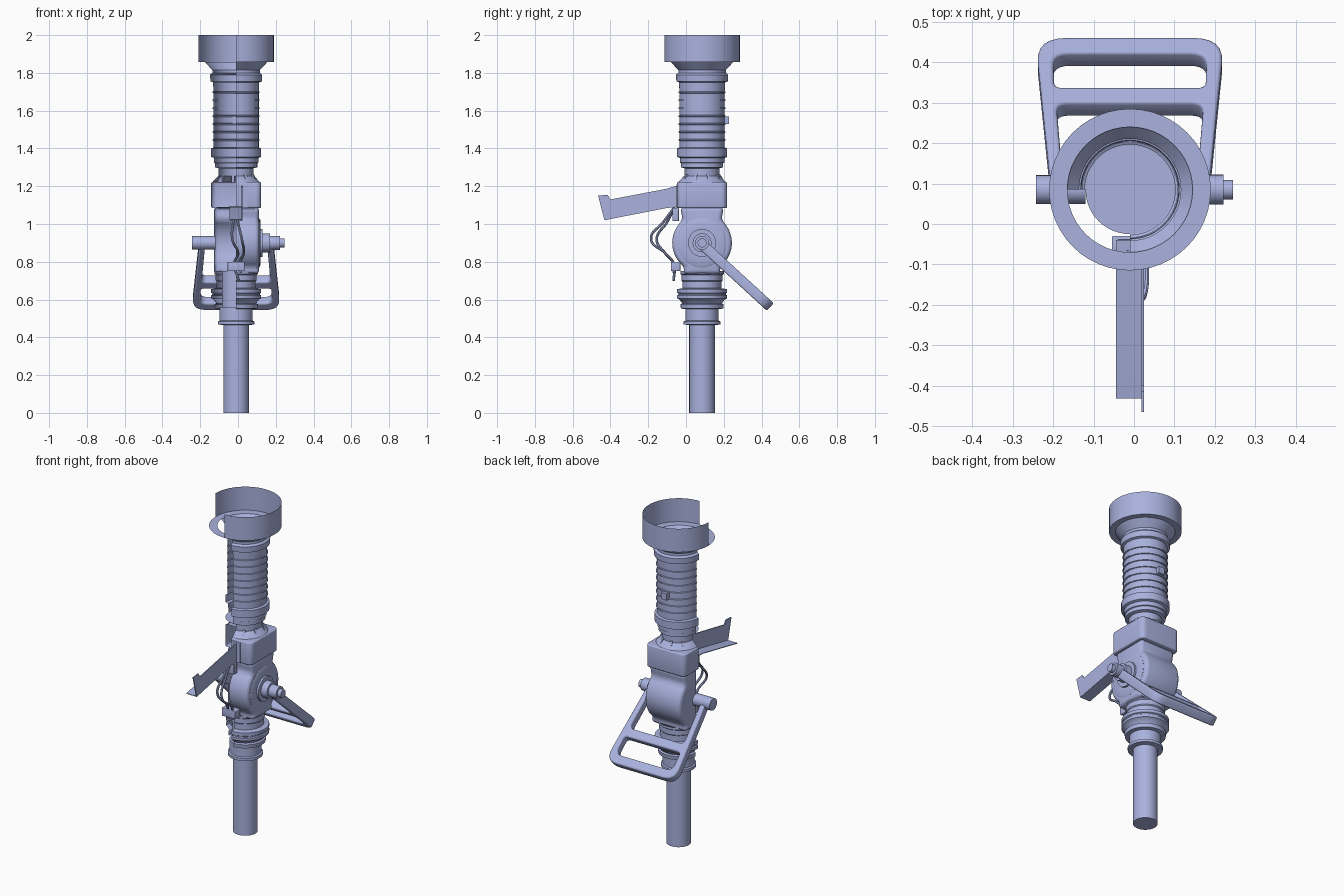
import bpy, bmesh, math
from mathutils import Matrix, Vector

if "Cube" in bpy.data.objects:
    bpy.data.objects.remove(bpy.data.objects["Cube"])

CX, CY = -0.01, 0.085          # main axis
PIVOT_Z = 0.90                 # valve pivot height

mat = bpy.data.materials.new("lavender grey")
mat.diffuse_color = (0.40, 0.445, 0.73, 1)
mat.use_nodes = True
mat.node_tree.nodes["Principled BSDF"].inputs["Base Color"].default_value = mat.diffuse_color


def cut_quadrant(bm):
    """Open the front left quarter, so the part reads as a cutaway."""
    for no in ((1, 0, 0), (0, 1, 0)):
        bmesh.ops.bisect_plane(bm, geom=bm.verts[:] + bm.edges[:] + bm.faces[:],
                               plane_co=(CX, CY, 0), plane_no=no, dist=1e-5)
    gone = [f for f in bm.faces if f.calc_center_median().x < CX - 1e-4
            and f.calc_center_median().y < CY - 1e-4]
    bmesh.ops.delete(bm, geom=gone, context='FACES')


def finish(name, bm, cutaway=False, bevel=0):
    bmesh.ops.remove_doubles(bm, verts=bm.verts, dist=1e-5)
    bmesh.ops.recalc_face_normals(bm, faces=bm.faces)
    if bevel:
        sharp = [e for e in bm.edges if len(e.link_faces) == 2 and e.calc_face_angle() > 0.9]
        bmesh.ops.bevel(bm, geom=sharp, offset=bevel, segments=3, profile=0.5, affect='EDGES')
    if cutaway:
        cut_quadrant(bm)
    me = bpy.data.meshes.new(name)
    bm.to_mesh(me)
    bm.free()
    ob = bpy.data.objects.new(name, me)
    bpy.context.collection.objects.link(ob)
    me.materials.append(mat)
    return ob


def lathe(name, profile, segs=48, cutaway=False, matrix=None):
    """Revolve (radius, height) points; default axis is the nozzle axis."""
    bm = bmesh.new()
    vs = [bm.verts.new((r, 0, z)) for r, z in profile]
    es = [bm.edges.new(p) for p in zip(vs, vs[1:])]
    bmesh.ops.spin(bm, geom=vs + es, cent=(0, 0, 0), axis=(0, 0, 1),
                   angle=2 * math.pi, steps=segs)
    bm.transform(matrix or Matrix.Translation((CX, CY, 0)))
    return finish(name, bm, cutaway)


def prism(name, pts, offset, cutaway=False, bevel=0, caps=True):
    """Extrude a ring of 3D points along an offset vector."""
    bm = bmesh.new()
    a = [bm.verts.new(p) for p in pts]
    b = [bm.verts.new(Vector(p) + Vector(offset)) for p in pts]
    n = len(pts)
    for i in range(n):
        j = (i + 1) % n
        bm.faces.new((a[i], a[j], b[j], b[i]))
    if caps:
        bm.faces.new(a)
        bm.faces.new(b)
    return finish(name, bm, cutaway, bevel)


def rounded(pts, radii, n=6):
    """Round the corners of a 2D outline."""
    out = []
    for i, (p, r) in enumerate(zip(pts, radii)):
        p = Vector(p)
        d0 = (Vector(pts[i - 1]) - p).normalized() * r
        d1 = (Vector(pts[(i + 1) % len(pts)]) - p).normalized() * r
        if r == 0:
            out.append(p)
            continue
        for k in range(n + 1):
            t = k / n
            out.append(p + d0 * (1 - t) ** 2 + d1 * t ** 2)
    return out


def to_mesh(ob):
    bpy.ops.object.select_all(action='DESELECT')
    ob.select_set(True)
    bpy.context.view_layer.objects.active = ob
    bpy.ops.object.convert(target='MESH')
    ob.data.materials.clear()
    ob.data.materials.append(mat)


# Straight tip and its collar
lathe("tip_pipe", [(0, 0.002), (0.068, 0), (0.068, 0.465)])
lathe("tip_collar", [(0.068, 0.465), (0.097, 0.468), (0.097, 0.484), (0.088, 0.488),
                     (0.088, 0.56), (0.075, 0.56), (0.075, 0.75)])

# Coupling rings below the valve
lathe("lower_rings", [(0.088, 0.55), (0.112, 0.552), (0.115, 0.575), (0.105, 0.58),
                      (0.12, 0.60), (0.132, 0.606), (0.132, 0.622), (0.126, 0.626),
                      (0.126, 0.632), (0.132, 0.636), (0.132, 0.655), (0.103, 0.66),
                      (0.103, 0.695), (0.108, 0.70), (0.108, 0.73), (0.115, 0.735),
                      (0.115, 0.75)], cutaway=True)

# Valve body: round disc with necks above and below
R = 0.158
body = [(-0.115, 1.09), (-0.11, 1.06)]
body += [(R * math.cos(math.radians(a)), PIVOT_Z + R * math.sin(math.radians(a)))
         for a in range(130, 236, 7)]
body += [(-0.1, 0.735)]
body += [(-y, z) for y, z in reversed(body)]
prism("valve_body", [(CX - 0.118, CY + y, z) for y, z in body], (0.24, 0, 0), True, 0.022)

# Pivot bosses and pins on both sides
for side, label, boss, pin in (
        (1, "right", [(0, 0.13), (0.13, 0.13), (0.13, 0.138), (0.12, 0.143), (0.074, 0.143),
                      (0.074, 0.155), (0, 0.155)],
         [(0.05, 0.14), (0.05, 0.18), (0.037, 0.18), (0.037, 0.232), (0.024, 0.232),
          (0.024, 0.255), (0, 0.255)]),
        (-1, "left", None, [(0, 0.11), (0.036, 0.11), (0.036, 0.233), (0, 0.233)])):
    m = Matrix.Translation((CX, CY, PIVOT_Z)) @ Matrix.Rotation(side * math.pi / 2, 4, 'Y')
    shift = m @ Matrix.Translation((0, 0, -0.015 if boss else 0))
    if boss:
        lathe(label + "_boss", boss, matrix=shift)
    lathe(label + "_pivot_pin", pin, 24, matrix=m)

# Grip housing above the valve
h = 0.133
sq = rounded([(-h, -h), (h, -h), (h, h), (-h, h)], [0.035] * 4)
prism("grip_housing", [(CX + p.x, CY + p.y, 1.085) for p in sq], (0, 0, 0.137), True, 0.008)

# Neck, swivel rings and slotted barrel
neck = [(0.125, 1.222), (0.10, 1.25), (0.092, 1.255), (0.092, 1.295), (0.112, 1.30),
        (0.112, 1.322), (0.118, 1.325), (0.118, 1.35), (0.133, 1.355), (0.133, 1.40),
        (0.12, 1.405)]
for i in range(7):
    z = 1.44 + i * 0.042
    neck += [(0.12, z), (0.125, z + 0.002), (0.125, z + 0.008), (0.12, z + 0.01)]
neck += [(0.122, 1.75), (0.136, 1.755), (0.138, 1.79), (0.126, 1.80), (0.126, 1.815),
         (0.165, 1.857)]
lathe("barrel", neck, cutaway=True)
lathe("barrel_floor", [(0, 1.30), (0.11, 1.30)])
for a in range(-60, 180, 40):                       # ribs around the neck
    c, s = math.cos(math.radians(a)), math.sin(math.radians(a))
    prism("neck_rib", [(CX + c * r - s * 0.008, CY + s * r + c * 0.008, z) for r, z in
                       ((0.09, 1.22), (0.122, 1.22), (0.098, 1.262), (0.09, 1.262))],
          (s * 0.016, -c * 0.016, 0))
prism("barrel_stop", [(CX - 0.02, CY + 0.115, z) for z in (1.53, 1.57)] +
      [(CX - 0.02, CY + 0.143, z) for z in (1.57, 1.53)], (0.04, 0, 0))

# Inlet cup: full flange, cut wall
lathe("cup_flange", [(0.155, 1.857), (0.2, 1.857)])
lathe("cup_wall", [(0.2, 1.857), (0.2, 2.0)], cutaway=True)

# Open front grip: side plate, floor and bent end plate
grip = [(-0.04, 1.205), (-0.11, 1.185), (-0.40, 1.13), (-0.415, 1.155), (-0.465, 1.15),
        (-0.432, 1.02), (-0.10, 1.085), (-0.04, 1.09)]
prism("grip_side", [(0.019, y, z) for y, z in grip], (0.006, 0, 0))
prism("grip_floor", [(-0.045, y, z) for y, z in
                     ((-0.432, 1.02), (-0.10, 1.085), (-0.04, 1.09), (-0.04, 1.094),
                      (-0.10, 1.089), (-0.432, 1.024))], (0.066, 0, 0))
prism("grip_front_wall", [(CX, -0.05, 1.085), (0.05, -0.05, 1.085), (0.05, -0.05, 1.21),
                          (CX, -0.05, 1.21)], (0, 0.004, 0))

# Bail handle: flat frame with a crossbar, tilted down to the back
crv = bpy.data.curves.new("bail_handle", 'CURVE')
crv.dimensions, crv.fill_mode = '2D', 'BOTH'
crv.extrude, crv.bevel_depth, crv.bevel_resolution, crv.offset = 0.018, 0.009, 2, -0.009
outer = rounded([(-0.197, 0), (-0.234, 0.49), (0.234, 0.49), (0.197, 0), (0.165, 0),
                 (0.182, 0.268), (-0.182, 0.268), (-0.165, 0)],
                [0, 0.08, 0.08, 0, 0, 0.03, 0.03, 0])
hole = rounded([(-0.187, 0.322), (0.187, 0.322), (0.19, 0.435), (-0.19, 0.435)],
               [0.02, 0.02, 0.04, 0.04])
for ring in (outer, hole):
    sp = crv.splines.new('POLY')
    sp.points.add(len(ring) - 1)
    for pt, p in zip(sp.points, ring):
        pt.co = (p.x, p.y, 0, 1)
    sp.use_cyclic_u = True
bail = bpy.data.objects.new("bail_handle", crv)
bpy.context.collection.objects.link(bail)
a, b = 0.737, 0.676
bail.matrix_world = Matrix(((1, 0, 0, CX), (0, a, b, CY), (0, -b, a, 0.892), (0, 0, 0, 1)))
to_mesh(bail)

# Two looped cables and their connectors
for k in (0, 1):
    c = bpy.data.curves.new("cable", 'CURVE')
    c.dimensions, c.bevel_depth, c.bevel_resolution = '3D', 0.007, 2
    sp = c.splines.new('BEZIER')
    path = [(-0.015 + 0.01 * k, -0.06, 1.09), (-0.025 + 0.025 * k, -0.10 - 0.02 * k, 1.01),
            (-0.03 + 0.05 * k, -0.155 - 0.03 * k, 0.92), (0.03 * k, -0.11, 0.845),
            (-0.02 + 0.03 * k, -0.065, 0.79), (0.005 + 0.01 * k, -0.065, 0.70 + 0.04 * k)]
    sp.bezier_points.add(len(path) - 1)
    for bp, p in zip(sp.bezier_points, path):
        bp.co = p
        bp.handle_left_type = bp.handle_right_type = 'AUTO'
    ob = bpy.data.objects.new("cable", c)
    bpy.context.collection.objects.link(ob)
    to_mesh(ob)
for name, x, y, z, w, d, t in (("cable_connector", -0.01, -0.055, 0.775, 0.09, 0.05, 0.05),
                               ("cable_plug", -0.01, -0.055, 1.05, 0.065, 0.035, 0.07)):
    prism(name, [(x + i * w / 2, y + j * d / 2, z - t / 2) for i, j in
                 ((-1, -1), (1, -1), (1, 1), (-1, 1))], (0, 0, t), bevel=0.004)

# Smooth curved surfaces, keep edges sharp
for ob in bpy.context.scene.objects:
    bpy.ops.object.select_all(action='DESELECT')
    ob.select_set(True)
    bpy.context.view_layer.objects.active = ob
    bpy.ops.object.shade_smooth_by_angle(angle=math.radians(32))
